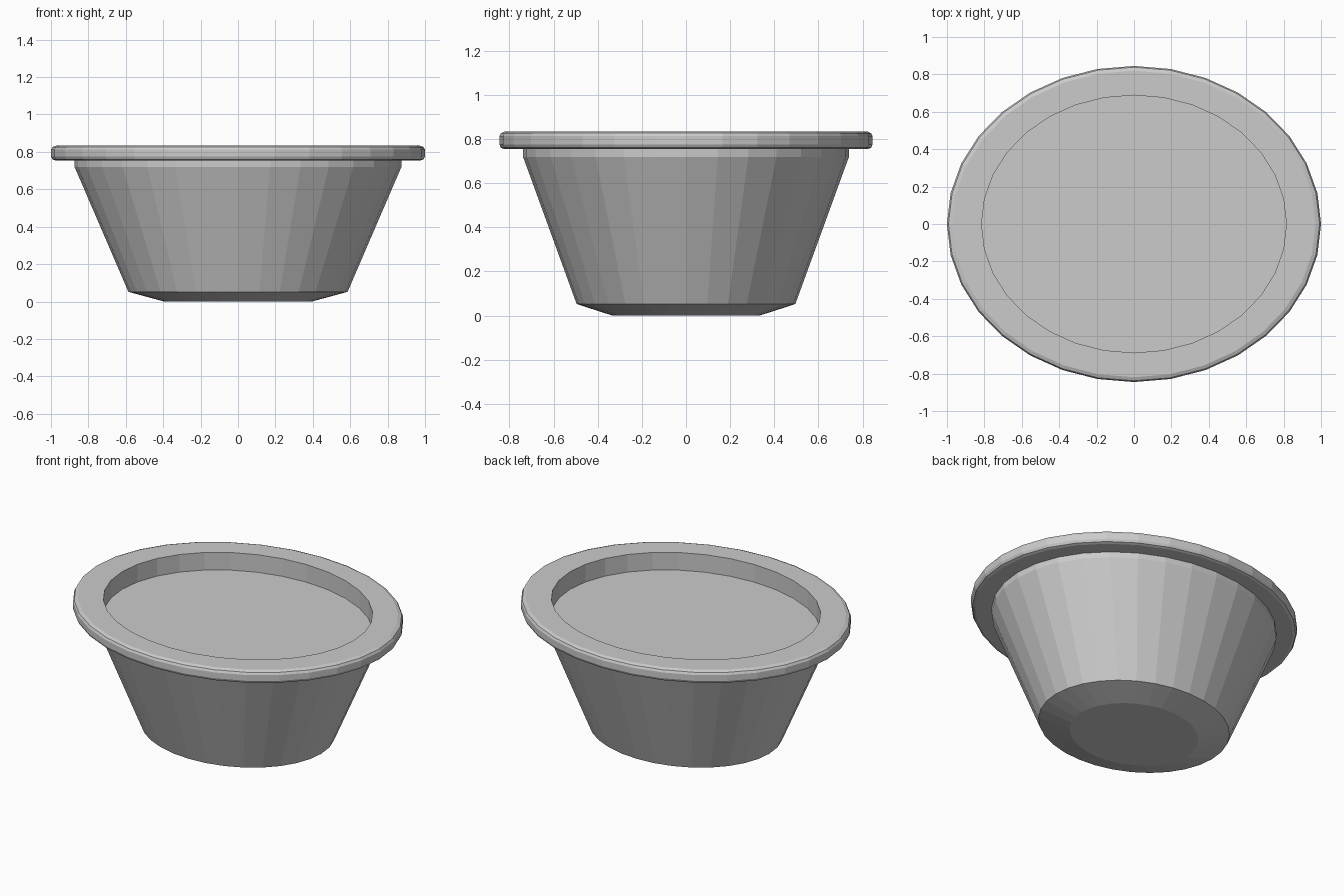
import bpy, bmesh, math

if "Cube" in bpy.data.objects:
    bpy.data.objects.remove(bpy.data.objects["Cube"])

SIDES = 32
DEPTH = 0.845   # oval: y radius / x radius


def lathe(name, profile, cap_start=False):
    """Sweep an (x radius, z) profile round an oval."""
    bm = bmesh.new()
    rings = []
    for r, z in profile:
        rings.append([bm.verts.new((r * math.cos(a), r * DEPTH * math.sin(a), z))
                      for a in (2 * math.pi * i / SIDES for i in range(SIDES))])
    for lo, hi in zip(rings, rings[1:]):
        for i in range(SIDES):
            j = (i + 1) % SIDES
            bm.faces.new((lo[i], lo[j], hi[j], hi[i]))
    if cap_start:
        bm.faces.new(rings[0][::-1])
    mesh = bpy.data.meshes.new(name)
    bm.to_mesh(mesh)
    bm.free()
    obj = bpy.data.objects.new(name, mesh)
    bpy.context.collection.objects.link(obj)
    return obj


# Tapered pot with chamfered foot, overhanging rim and inner lip
lathe("pot", [
    (0.395, 0.0), (0.586, 0.052),                    # foot
    (0.873, 0.718), (0.873, 0.754),                  # wall
    (0.975, 0.754), (0.992, 0.760), (1.0, 0.775),    # rim underside
    (1.0, 0.812), (0.992, 0.826), (0.97, 0.834),     # rim edge
    (0.815, 0.834), (0.815, 0.722),                  # lip going inside
], cap_start=True)

# Flat filling set below the rim
bm = bmesh.new()
bmesh.ops.create_circle(bm, cap_ends=True, segments=SIDES, radius=0.815)
for v in bm.verts:
    # same starting angle as the pot so the edges meet
    v.co.y *= DEPTH
    v.co.z = 0.722
bm.normal_update()
for f in bm.faces:
    if f.normal.z < 0:
        f.normal_flip()
mesh = bpy.data.meshes.new("filling")
bm.to_mesh(mesh)
bm.free()
bpy.context.collection.objects.link(bpy.data.objects.new("filling", mesh))
